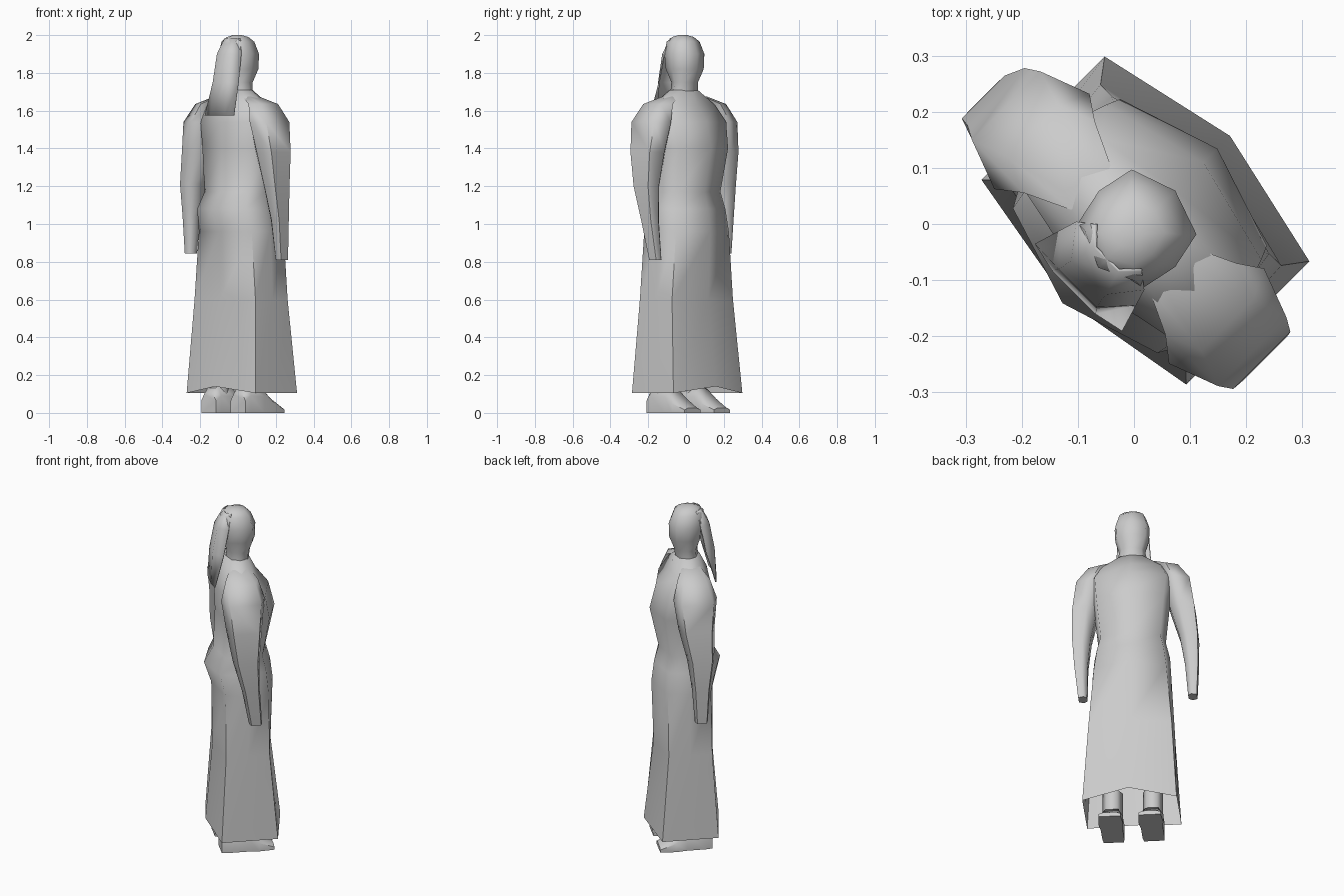
import bpy, bmesh, math
from mathutils import Matrix, Vector

cube = bpy.data.objects.get("Cube")
if cube:
    bpy.data.objects.remove(cube, do_unlink=True)

grey = bpy.data.materials.new("plain grey")
grey.use_nodes = True
grey.diffuse_color = (0.6, 0.6, 0.6, 1)
bsdf = next(n for n in grey.node_tree.nodes if n.type == 'BSDF_PRINCIPLED')
bsdf.inputs["Base Color"].default_value = grey.diffuse_color
bsdf.inputs["Roughness"].default_value = 0.8

# The figure is modelled facing -y, then turned to its diagonal stance
TURN = Matrix.Rotation(math.radians(135), 4, 'Z')
MIDDLE = -0.01  # sideways position of the body's centre line


def loft(name, rings, closed=True, cap_start=False, cap_end=False, angle=45):
    """Skin a list of point rings; each point is (side, forward, height)."""
    bm = bmesh.new()
    rows = [[bm.verts.new(TURN @ Vector((s, -f, z))) for s, f, z in ring]
            for ring in rings]
    n = len(rows[0])
    for a, b in zip(rows, rows[1:]):
        for i in range(n if closed else n - 1):
            j = (i + 1) % n
            bm.faces.new((a[i], a[j], b[j], b[i]))
    if cap_start:
        bm.faces.new(rows[0])
    if cap_end:
        bm.faces.new(rows[-1])
    bmesh.ops.recalc_face_normals(bm, faces=bm.faces)
    mesh = bpy.data.meshes.new(name)
    bm.to_mesh(mesh)
    bm.free()
    mesh.materials.append(grey)
    ob = bpy.data.objects.new(name, mesh)
    bpy.context.collection.objects.link(ob)
    bpy.ops.object.select_all(action='DESELECT')
    ob.select_set(True)
    bpy.context.view_layer.objects.active = ob
    bpy.ops.object.shade_smooth_by_angle(angle=math.radians(angle))
    return ob


def body_ring(z, w, front, back, corner=0.8, depth=0.7, lift=0.0):
    """Eight-sided section: centre points front and back, corners, sides."""
    half = [(0, front, z + lift), (w * corner, front * depth, z),
            (w, (front + back) * 0.4, z),
            (w * corner, back * depth, z), (0, back, z + lift)]
    ring = half + [(-s, f, h) for s, f, h in half[3:0:-1]]
    return [(s + MIDDLE, f, h) for s, f, h in ring]


# Robe: flared skirt with a raised hem, waist, chest and shoulders
robe = [
    body_ring(0.105, 0.258, 0.232, -0.182, 1.0, 0.75, 0.035),
    body_ring(0.6, 0.235, 0.178, -0.143, 0.97, 0.75),
    body_ring(0.96, 0.215, 0.19, -0.15, 0.92),
    body_ring(1.08, 0.207, 0.175, -0.19, 0.88),
    body_ring(1.17, 0.185, 0.15, -0.14, 0.88),
    body_ring(1.4, 0.21, 0.2, -0.13, 0.88),
    body_ring(1.54, 0.23, 0.165, -0.135, 0.85),
    body_ring(1.63, 0.2, 0.095, -0.115, 0.8),
    body_ring(1.71, 0.085, 0.055, -0.075, 0.7),
]
loft("robe", robe, cap_end=True, angle=70)

# Head and neck
head = [
    body_ring(1.68, 0.085, 0.055, -0.07, 0.7),
    body_ring(1.75, 0.072, 0.065, -0.065, 0.75),
    body_ring(1.82, 0.092, 0.092, -0.09, 0.85),
    body_ring(1.9, 0.096, 0.094, -0.1, 0.85),
    body_ring(1.965, 0.076, 0.068, -0.1, 0.85),
    body_ring(1.99, 0.05, 0.04, -0.075, 0.8),
    body_ring(2.0, 0.02, 0.0, -0.045, 0.8),
]
loft("head", head, cap_end=True, angle=60)

# Head veil hanging down the back
veil_rows = [(1.985, 0.06, -0.08, -0.05), (1.9, 0.086, -0.125, -0.07),
             (1.75, 0.095, -0.152, -0.1), (1.575, 0.11, -0.162, -0.15)]
veil = loft("head_veil",
            [[(w * k + MIDDLE, edge if abs(k) == 1 else back, z)
              for k in (-1, -0.5, 0.5, 1)]
             for z, w, back, edge in veil_rows], closed=False, angle=70)
thick = veil.modifiers.new("thickness", 'SOLIDIFY')
thick.thickness = 0.006

# Arm section: broad outer face, narrower inner face
SECTION = [(1, 0.72), (-0.2, 1), (-1, 0.5), (-1, -0.5), (-0.2, -1), (1, -0.72)]


# Arms with deep shoulders, the two swinging slightly apart
def arm(name, sign, swing, spread, raise_hand):
    path = [(0.1, -0.01, 1.675, 0.03, 0.05), (0.19, -0.01, 1.635, 0.055, 0.09),
            (0.235, -0.012, 1.54, 0.075, 0.12), (0.265, -0.012, 1.38, 0.068, 0.1),
            (0.285, -0.015, 1.2, 0.05, 0.075), (0.286, 0.0, 1.02, 0.036, 0.05),
            (0.275, 0.015, 0.81, 0.024, 0.036)]
    rings = []
    for s, f, z, rs, rf in path:
        t = max(0.0, (1.4 - z) / 0.6)
        side, fwd, up = s + spread * t, f + swing * t, z + raise_hand * t
        rings.append([(sign * (side + rs * a), fwd + rf * b, up) for a, b in SECTION])
    loft(name, rings, cap_start=True, cap_end=True, angle=70)


arm("left_arm", 1, -0.045, 0.045, 0.035)
arm("right_arm", -1, 0.035, 0.0, 0.0)

# Feet: heel to toe sections, with an ankle rising under the robe
foot_sections = [(-0.12, 0.055, 0.1), (-0.085, 0.06, 0.14), (0.02, 0.06, 0.13),
                 (0.085, 0.068, 0.075), (0.17, 0.06, 0.025)]
for side, sign in (("left", 1), ("right", -1)):
    mid = sign * 0.11 + MIDDLE
    loft(side + "_foot",
         [[(mid - w, f, 0), (mid + w, f, 0), (mid + w, f, h * 0.65),
           (mid + w * 0.6, f, h), (mid - w * 0.6, f, h), (mid - w, f, h * 0.65)]
          for f, w, h in foot_sections], cap_start=True, cap_end=True, angle=55)
    loft(side + "_ankle",
         [[(mid + 0.055 * math.cos(a), -0.04 + 0.06 * math.sin(a), z)
           for a in (math.tau * i / 6 for i in range(6))] for z in (0.09, 0.26)],
         cap_end=True, angle=70)
